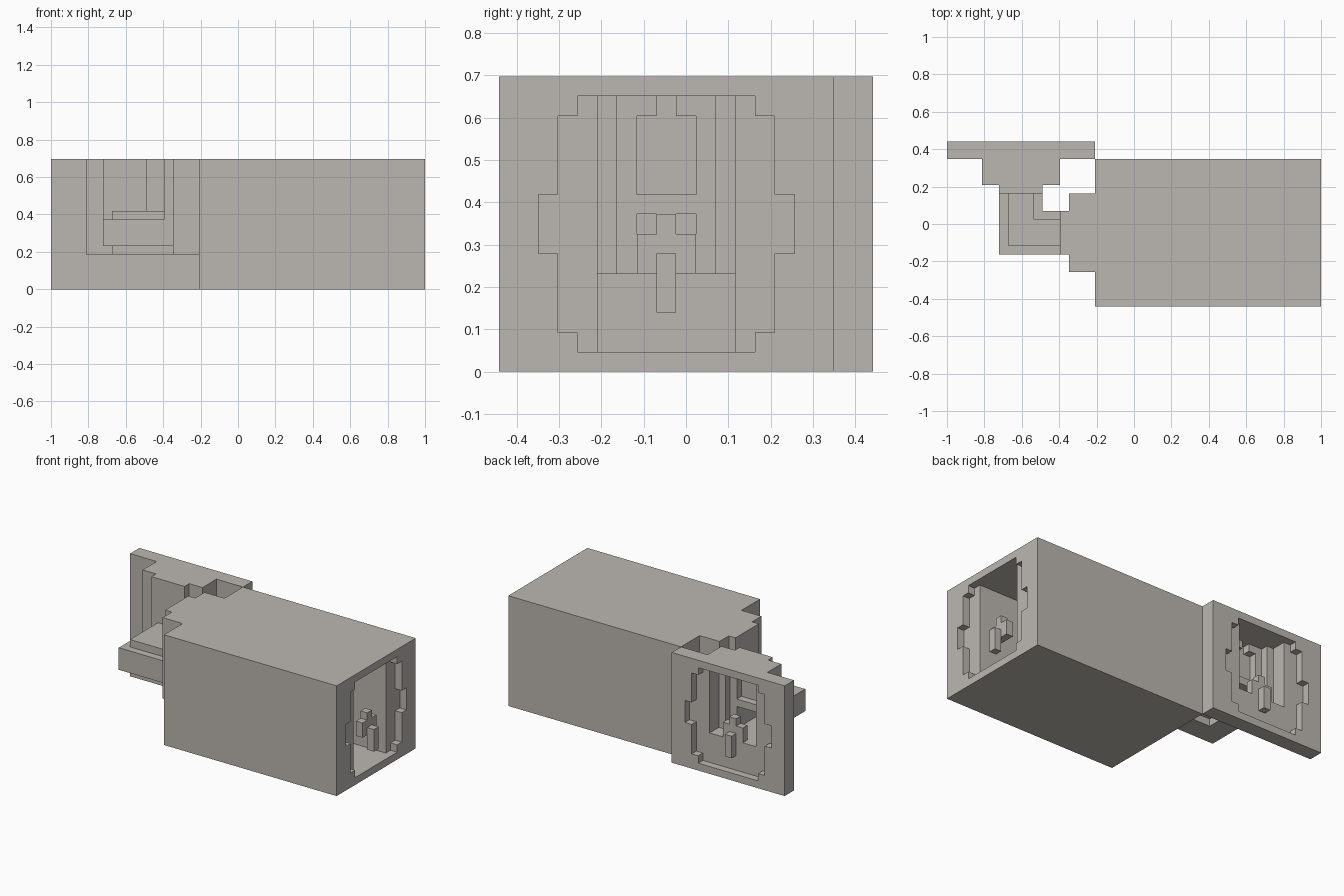
import bpy, bmesh, math
from mathutils import Vector

if "Cube" in bpy.data.objects:
    bpy.data.objects.remove(bpy.data.objects["Cube"], do_unlink=True)

CELL = 2 / 43
CENTRE = Vector((21.5, 9.5, 0))
cells = {}

stone = bpy.data.materials.new("warm_grey_stone")
stone.use_nodes = True
colour = (0.50, 0.475, 0.44, 1)
stone.diffuse_color = colour
stone.node_tree.nodes["Principled BSDF"].inputs["Base Color"].default_value = colour


def block(part, xs, ys, zs):
    """Fill a block of grid cells, or carve it when part is None."""
    for x in range(*xs):
        for y in range(*ys):
            for z in range(*zs):
                if part:
                    cells[x, y, z] = part
                else:
                    cells.pop((x, y, z), None)


def port(part, along_x, depth, across, zs):
    """Block given by depth along the port axis and width across it."""
    if along_x:
        block(part, depth, across, zs)
    else:
        block(part, across, depth, zs)


def build_part(part):
    """Mesh the outer faces of one part's cells and merge flat regions."""
    bm = bmesh.new()
    for cell, owner in cells.items():
        if owner != part:
            continue
        for axis in range(3):
            for sign in (0, 1):
                near = list(cell)
                near[axis] += 2 * sign - 1
                if tuple(near) in cells:
                    continue
                base = Vector(cell)
                base[axis] += sign
                a, b = Vector(), Vector()
                a[(axis + 1) % 3] = 1
                b[(axis + 2) % 3] = 1
                ring = [base, base + a, base + a + b, base + b]
                if not sign:
                    ring.reverse()
                bm.faces.new([bm.verts.new((p - CENTRE) * CELL) for p in ring])
    bmesh.ops.remove_doubles(bm, verts=bm.verts[:], dist=CELL / 10)
    bmesh.ops.dissolve_limit(bm, angle_limit=math.radians(1),
                             verts=bm.verts[:], edges=bm.edges[:])
    mesh = bpy.data.meshes.new(part)
    bm.to_mesh(mesh)
    bm.free()
    mesh.materials.append(stone)
    obj = bpy.data.objects.new(part, mesh)
    bpy.context.collection.objects.link(obj)


# Each port: long housing facing +x, thin panel facing +y
PORTS = [("main_housing", True, 43), ("back_panel", False, 19)]

# Solid bodies, stepped necks and the rounded elbow pipe
for name, along_x, end in PORTS:
    port(name, along_x, (17, end), (0, 17), (0, 15))
    neck = name + "_neck"
    port(neck, along_x, (14, 17), (4, 13), (4, 15))
    port(neck, along_x, (13, 14), (6, 11), (5, 15))
    port(neck, along_x, (13, 14), (7, 10), (4, 5))
    port("elbow_pipe", along_x, (6, 13), (6, 11), (5, 8))
    port("elbow_pipe", along_x, (7, 13), (7, 10), (4, 9))

for name, along_x, end in PORTS:
    # Rounded recess in the open end: inset from each side by height
    for inset, low, high in [(4, 1, 14), (3, 2, 13), (2, 6, 9)]:
        port(None, along_x, (end - 1, end), (inset, 17 - inset), (low, high))
    # Passage and narrowing socket
    if along_x:
        port(None, along_x, (18, end - 1), (5, 12), (1, 14))
    port(None, along_x, (16, end), (5, 12), (5, 14))
    port(None, along_x, (15, 16), (6, 11), (5, 14))
    port(None, along_x, (14, 15), (7, 10), (9, 13))
    port(None, along_x, (14, 15), (8, 9), (13, 14))
    # Bore through the elbow
    port(None, along_x, (7, 15), (7, 10), (5, 8))

for name, along_x, end in PORTS:
    # Latch in the mouth of each port
    latch = name + "_latch"
    port(latch, along_x, (end - 2, end - 1), (7, 10), (5, 7))
    port(latch, along_x, (end - 2, end - 1), (8, 9), (7, 8))
    port(latch, along_x, (end - 1, end), (8, 9), (3, 6))

for part in sorted(set(cells.values())):
    build_part(part)
